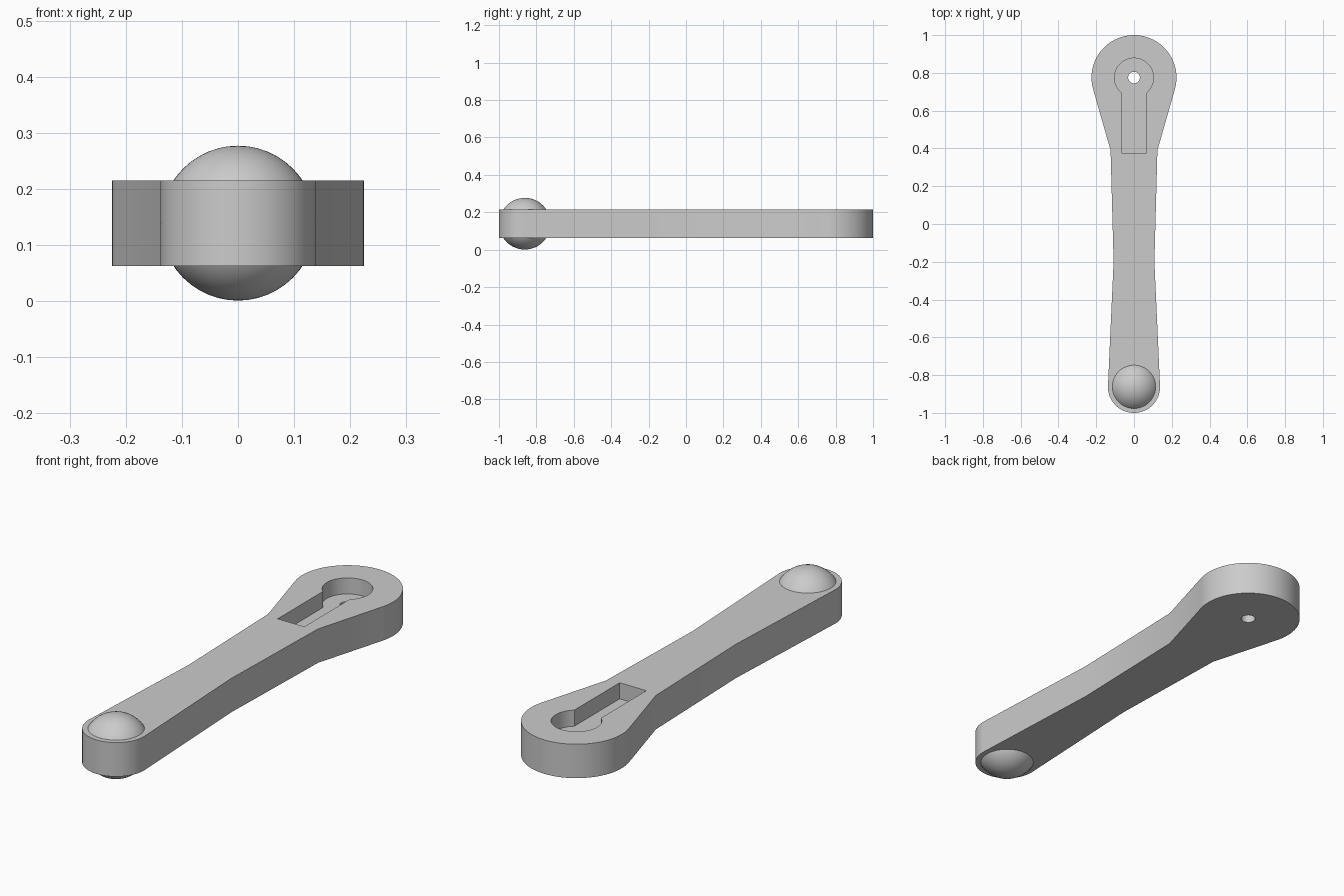
import bpy, bmesh, math

if "Cube" in bpy.data.objects:
    bpy.data.objects.remove(bpy.data.objects["Cube"], do_unlink=True)

MID_Z, HALF_T = 0.139, 0.076
BOTTOM, TOP = MID_Z - HALF_T, MID_Z + HALF_T
HEAD_Y, HEAD_R = 0.775, 0.225
KNOB_Y, END_R = -0.862, 0.138
RECESS_DEPTH = 0.072

grey = bpy.data.materials.new("grey")
grey.use_nodes = True
grey.diffuse_color = (0.6, 0.6, 0.6, 1)
grey.node_tree.nodes["Principled BSDF"].inputs["Base Color"].default_value = (0.6, 0.6, 0.6, 1)


def arc(cy, r, start, end, steps):
    """Points on a circle centred at x = 0, angles in degrees."""
    angles = [math.radians(start + (end - start) * i / steps) for i in range(steps + 1)]
    return [(r * math.cos(a), cy + r * math.sin(a)) for a in angles]


def prism(name, outline, z0, z1):
    """Extrude a counter-clockwise outline from z0 to z1."""
    bm = bmesh.new()
    face = bm.faces.new([bm.verts.new((x, y, z0)) for x, y in outline])
    top = bmesh.ops.extrude_face_region(bm, geom=[face])["geom"]
    bmesh.ops.translate(bm, vec=(0, 0, z1 - z0),
                        verts=[v for v in top if isinstance(v, bmesh.types.BMVert)])
    bmesh.ops.recalc_face_normals(bm, faces=bm.faces)
    return add_object(name, bm)


def add_object(name, bm):
    mesh = bpy.data.meshes.new(name)
    bm.to_mesh(mesh)
    bm.free()
    mesh.materials.append(grey)
    obj = bpy.data.objects.new(name, mesh)
    bpy.context.collection.objects.link(obj)
    return obj


def select_only(obj):
    bpy.ops.object.select_all(action="DESELECT")
    obj.select_set(True)
    bpy.context.view_layer.objects.active = obj


def cut(target, cutter):
    mod = target.modifiers.new("cut", "BOOLEAN")
    mod.operation, mod.solver, mod.object = "DIFFERENCE", "EXACT", cutter
    select_only(target)
    bpy.ops.object.modifier_apply(modifier=mod.name)
    bpy.data.objects.remove(cutter, do_unlink=True)


# Crank arm: round head tapering to a waist, then widening to a rounded end
neck, waist = (0.124, 0.39), (0.108, -0.2)
outline = arc(HEAD_Y, HEAD_R, -15.7, 195.7, 48)
outline += [(-neck[0], neck[1]), (-waist[0], waist[1])]
outline += arc(KNOB_Y, END_R, 180, 360, 40)
outline += [waist, neck]
arm = prism("crank_arm", outline, BOTTOM, TOP)

# Keyhole recess: round pocket joined to a straight slot
pocket_r, slot_half, slot_end = 0.103, 0.066, 0.375
join = math.degrees(math.acos(slot_half / pocket_r))
keyhole = arc(HEAD_Y, pocket_r, -join, 180 + join, 48)
keyhole += [(-slot_half, slot_end), (slot_half, slot_end)]
cut(arm, prism("recess_cutter", keyhole, TOP - RECESS_DEPTH, TOP + 0.1))

# Axle hole through the recess floor
hole = arc(HEAD_Y, 0.031, 0, 360, 32)[:-1]
cut(arm, prism("hole_cutter", hole, BOTTOM - 0.1, TOP + 0.1))

# Ball set through the narrow end
bm = bmesh.new()
bmesh.ops.create_uvsphere(bm, u_segments=48, v_segments=24, radius=0.138)
ball = add_object("ball", bm)
ball.location = (0, KNOB_Y, MID_Z)

for obj in (arm, ball):
    select_only(obj)
    bpy.ops.object.shade_smooth_by_angle(angle=math.radians(30))
